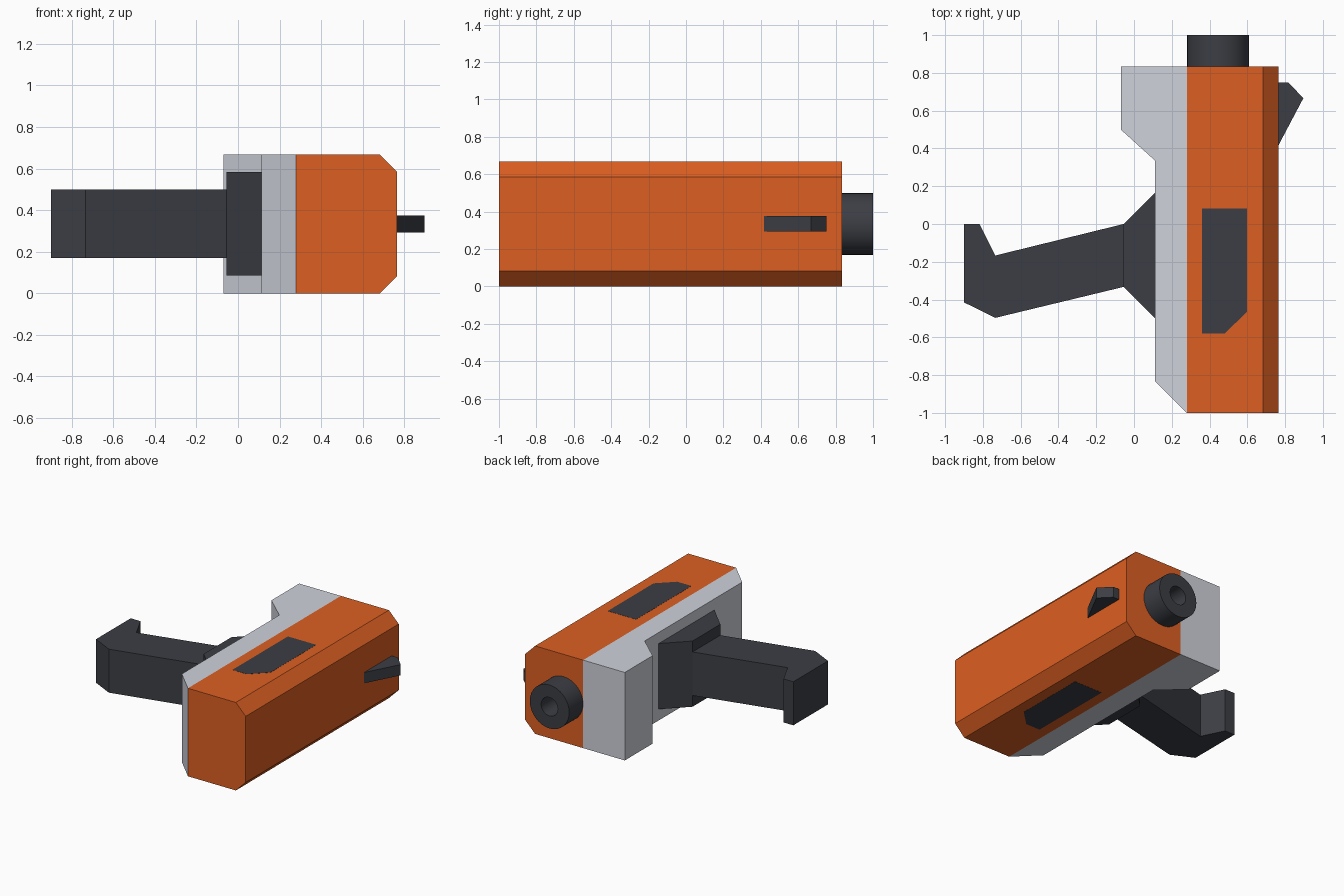
import bpy, bmesh
from math import tau
from mathutils import Matrix, Vector

if "Cube" in bpy.data.objects:
    bpy.data.objects.remove(bpy.data.objects["Cube"])


def material(name, rgb):
    m = bpy.data.materials.new(name)
    m.diffuse_color = (*rgb, 1)
    m.use_nodes = True
    m.node_tree.nodes["Principled BSDF"].inputs["Base Color"].default_value = m.diffuse_color
    return m


ORANGE = material("orange", (0.72, 0.115, 0.016))
DARK = material("dark", (0.045, 0.048, 0.058))
LIGHT = material("light_grey", (0.63, 0.645, 0.71))


def finish(name, bm, mat):
    bmesh.ops.recalc_face_normals(bm, faces=bm.faces)
    mesh = bpy.data.meshes.new(name)
    bm.to_mesh(mesh)
    bm.free()
    mesh.materials.append(mat)
    obj = bpy.data.objects.new(name, mesh)
    bpy.context.collection.objects.link(obj)
    return obj


def prism(name, points, low, high, mat, axis="z"):
    """Extrude a profile along z (points are x, y) or along y (points are x, z)."""
    bm = bmesh.new()
    place = (lambda a, b: (a, b, low)) if axis == "z" else (lambda a, b: (a, low, b))
    face = bm.faces.new([bm.verts.new(place(a, b)) for a, b in points])
    ext = bmesh.ops.extrude_face_region(bm, geom=[face], use_keep_orig=True)
    move = Vector((0, 0, high - low)) if axis == "z" else Vector((0, high - low, 0))
    bmesh.ops.translate(bm, vec=move,
                        verts=[g for g in ext["geom"] if isinstance(g, bmesh.types.BMVert)])
    return finish(name, bm, mat)


H = 0.667  # body height

# Main body with two chamfered edges
prism("body", [(0.28, 0), (0.682, 0), (0.765, 0.083), (0.765, H - 0.083),
               (0.682, H), (0.28, H)], -1, 0.833, ORANGE, "y")

# Light underside frame
prism("lower_frame", [(0.28, 0.833), (-0.07, 0.833), (-0.07, 0.5), (0.112, 0.335),
                      (0.112, -0.833), (0.28, -1)], 0, H, LIGHT)

# Grip and its flared root
prism("grip_root", [(0.112, 0.167), (-0.055, 0), (-0.055, -0.333), (0.112, -0.5)],
      0.085, 0.583, DARK)
prism("grip", [(-0.055, 0), (-0.735, -0.167), (-0.818, 0), (-0.9, 0),
               (-0.9, -0.415), (-0.735, -0.497), (-0.055, -0.333)], 0.17, 0.5, DARK)

# Sight fin
prism("sight", [(0.765, 0.75), (0.815, 0.75), (0.897, 0.667), (0.765, 0.417)],
      0.293, 0.375, DARK)

# Inset panels on both sides
panel = [(0.36, 0.083), (0.36, -0.58), (0.48, -0.58), (0.598, -0.465), (0.598, 0.083)]
for side, z in (("left", -0.001), ("right", H - 0.001)):
    prism("panel_" + side, panel, z, z + 0.002, DARK)

# Hollow muzzle, lathed around y
bm = bmesh.new()
profile = [(0, 0.833), (0.165, 0.833), (0.165, 1), (0.07, 1), (0.07, 0.838), (0, 0.838)]
verts = [bm.verts.new((r, y, 0)) for r, y in profile]
edges = [bm.edges.new(pair) for pair in zip(verts, verts[1:])]
bmesh.ops.spin(bm, geom=verts + edges, axis=(0, 1, 0), cent=(0, 0, 0),
               angle=tau, steps=32, use_duplicate=False)
bmesh.ops.remove_doubles(bm, verts=bm.verts, dist=0.0005)
bm.transform(Matrix.Translation((0.445, 0, H / 2)))
muzzle = finish("muzzle", bm, DARK)
bpy.context.view_layer.objects.active = muzzle
muzzle.select_set(True)
bpy.ops.object.shade_smooth_by_angle(angle=0.6)
